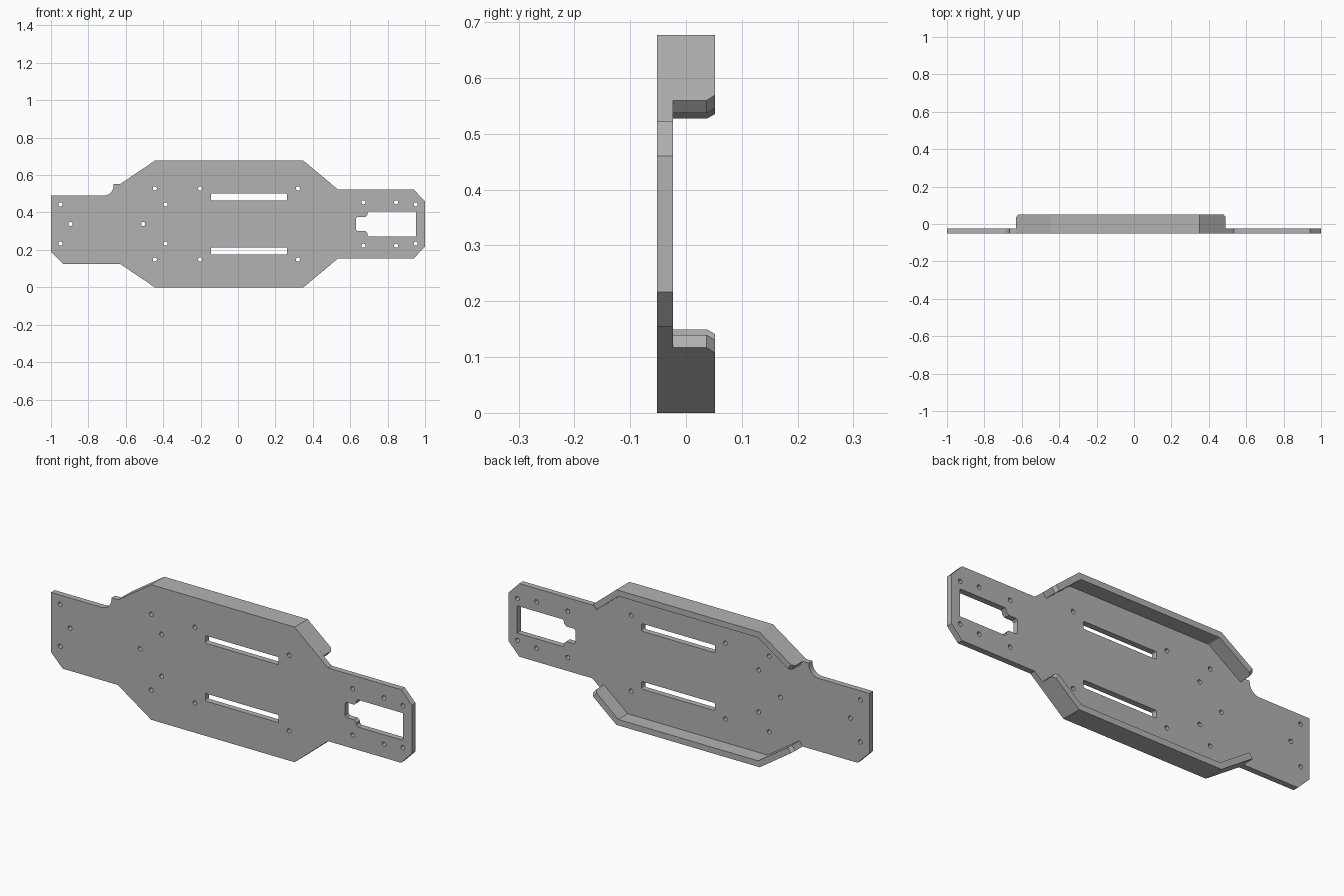
import bpy, bmesh, math
from mathutils import Vector

if "Cube" in bpy.data.objects:
    bpy.data.objects.remove(bpy.data.objects["Cube"])

MID = 0.3385                               # mirror line of the plate
FRONT, FACE, RIM = -0.052, -0.023, 0.052   # plate front, plate back, wall rim
WALL, BEVEL = 0.03, 0.015

grey = bpy.data.materials.new("metal grey")
grey.use_nodes = True
grey.diffuse_color = (0.45, 0.45, 0.45, 1)
grey.node_tree.nodes["Principled BSDF"].inputs["Base Color"].default_value = grey.diffuse_color


def arc(cx, cz, r, a0, a1, n):
    return [(cx + r * math.cos(math.radians(a0 + (a1 - a0) * i / n)),
             cz + r * math.sin(math.radians(a0 + (a1 - a0) * i / n))) for i in range(n + 1)]


def flip(points):
    return [(x, 2 * MID - z) for x, z in reversed(points)]


# Plate outline: lower edge, mirrored upper edge, rounded notch at the tail
lower = [(-0.63, 0.125), (-0.445, 0), (0.35, 0), (0.535, 0.155), (0.94, 0.155), (1, 0.217)]
outline = [(-1, 0.19), (-0.935, 0.125)] + lower + flip(lower)
outline += [(-0.665, 0.552)] + arc(-0.72, 0.545, 0.055, 0, -90, 8) + [(-1, 0.49)]

# Window near the nose, with a narrower neck
half = [(0.952, MID - 0.068), (0.70, MID - 0.068), (0.692, MID - 0.06), (0.692, MID - 0.05),
        (0.68, MID - 0.038), (0.637, MID - 0.038), (0.63, MID - 0.03)]
openings = [half + flip(half)]

# Two long slots with small rounded corners
for side in (-1, 1):
    slot = []
    for x, dz, a in ((0.256, 0.013, 0), (-0.139, 0.013, 90), (-0.139, -0.013, 180), (0.256, -0.013, 270)):
        slot += arc(x, MID + side * 0.145 + dz, 0.006, a, a + 90, 3)
    openings.append(slot)

# Screw holes: x and distance from the mirror line
for x, dz in ((-0.95, 0.105), (-0.895, 0), (-0.507, 0), (-0.445, 0.19), (-0.387, 0.105), (-0.203, 0.19),
              (0.32, 0.19), (0.672, 0.116), (0.845, 0.116), (0.95, 0.105)):
    for side in ((-1, 1) if dz else (1,)):
        openings.append(arc(x, MID + side * dz, 0.011, 0, 360, 16)[:-1])

# Plate as a filled flat curve with holes, given thickness
curve = bpy.data.curves.new("chassis_plate", 'CURVE')
curve.dimensions = '2D'
curve.fill_mode = 'BOTH'
curve.extrude = (FACE - FRONT) / 2
for loop in [outline] + openings:
    spline = curve.splines.new('POLY')
    spline.points.add(len(loop) - 1)
    for p, (x, z) in zip(spline.points, loop):
        p.co = (x, z, 0, 1)
    spline.use_cyclic_u = True
curve.materials.append(grey)
plate = bpy.data.objects.new("chassis_plate", curve)
bpy.context.collection.objects.link(plate)
plate.location.y = (FRONT + FACE) / 2
plate.rotation_euler.x = math.pi / 2
bpy.ops.object.select_all(action='DESELECT')
plate.select_set(True)
bpy.context.view_layer.objects.active = plate
bpy.ops.object.convert(target='MESH')
bm = bmesh.new()
bm.from_mesh(plate.data)
bmesh.ops.remove_doubles(bm, verts=bm.verts, dist=0.0001)
bmesh.ops.recalc_face_normals(bm, faces=bm.faces)
for f in bm.faces:
    f.smooth = False
bm.to_mesh(plate.data)
bm.free()


def wall_ring(trim):
    """Closed strip along the side wall, shortened by trim at both ends."""
    path = [Vector(p) for p in ((-0.63, 0.125), (-0.445, 0), (0.35, 0), (0.49, 0.117))]
    dirs = [(b - a).normalized() for a, b in zip(path, path[1:])]
    normals = [Vector((-d.y, d.x)) for d in dirs]
    path[0] += dirs[0] * trim
    path[-1] -= dirs[-1] * trim
    inner = []
    for i, p in enumerate(path):
        n0, n1 = normals[max(i - 1, 0)], normals[min(i, 2)]
        inner.append(p + (n0 + n1) * WALL / (1 + n0.dot(n1)))
    return path + inner[::-1]


# Side walls with bevelled ends, one below and one above
def side_wall(name, mirrored):
    bm = bmesh.new()
    rings = []
    for y, trim in ((FACE, 0), (RIM - BEVEL, 0), (RIM, BEVEL)):
        rings.append([bm.verts.new((p.x, y, 2 * MID - p.y if mirrored else p.y)) for p in wall_ring(trim)])
    for a, b in zip(rings, rings[1:]):
        for i in range(len(a)):
            j = (i + 1) % len(a)
            bm.faces.new((a[i], a[j], b[j], b[i]))
    bm.faces.new(rings[0])
    bm.faces.new(rings[-1])
    bmesh.ops.recalc_face_normals(bm, faces=bm.faces)
    mesh = bpy.data.meshes.new(name)
    bm.to_mesh(mesh)
    bm.free()
    mesh.materials.append(grey)
    bpy.context.collection.objects.link(bpy.data.objects.new(name, mesh))


side_wall("lower_side_wall", False)
side_wall("upper_side_wall", True)
